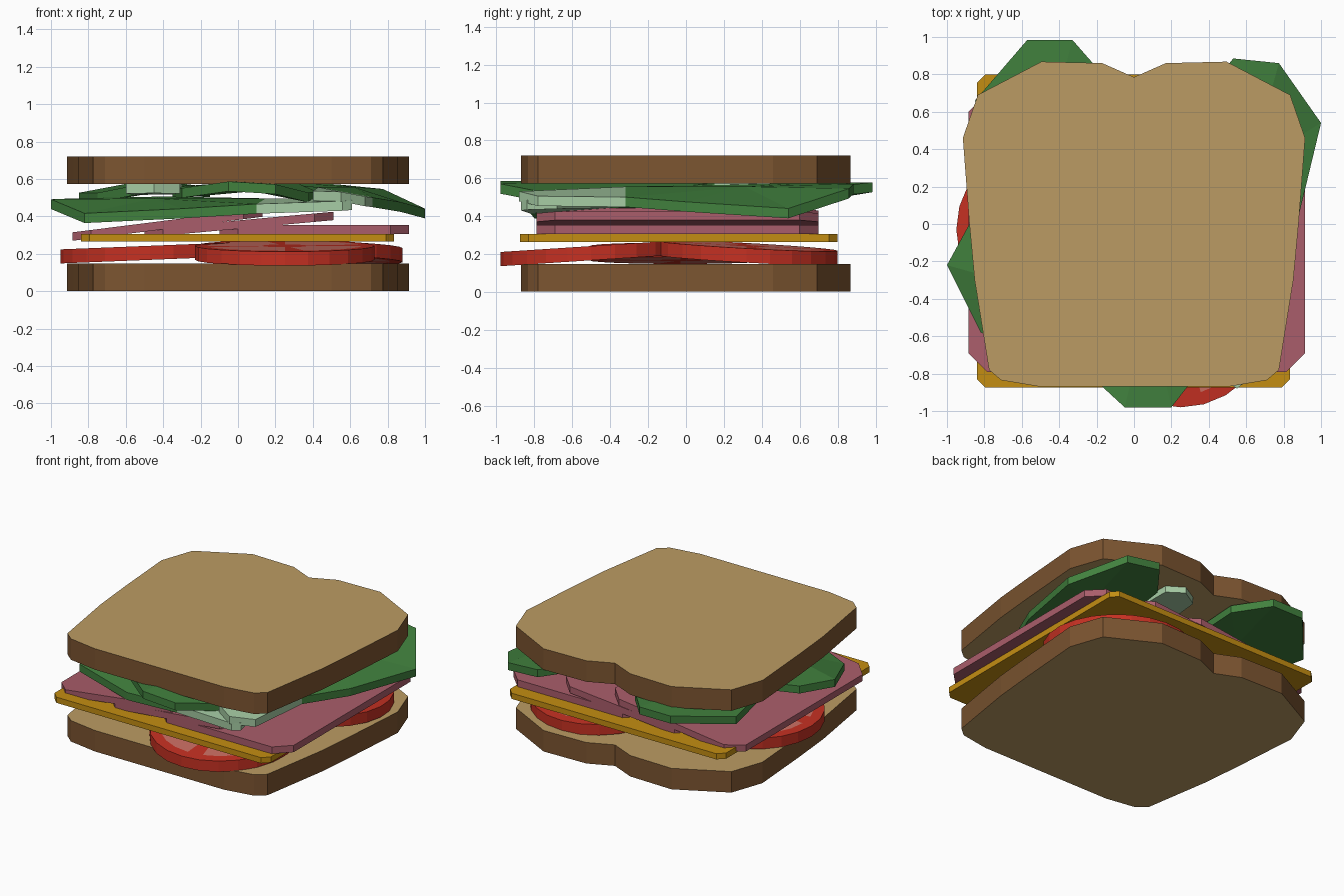
import bpy, bmesh, math

if "Cube" in bpy.data.objects:
    bpy.data.objects.remove(bpy.data.objects["Cube"])


def mat(name, r, g, b):
    m = bpy.data.materials.new(name)
    m.diffuse_color = (r, g, b, 1)
    m.use_nodes = True
    m.node_tree.nodes["Principled BSDF"].inputs["Base Color"].default_value = m.diffuse_color
    return m


CRUMB = mat("bread_crumb", .50, .33, .125)
CRUST = mat("bread_crust", .20, .09, .03)
CHEESE = mat("cheese_yellow", .55, .27, .006)
HAM = mat("ham_pink", .40, .11, .145)
LEAF = mat("lettuce_green", .053, .22, .048)
STEM = mat("lettuce_stem", .38, .60, .37)
RED = mat("tomato_red", .56, .03, .016)
FLESH = mat("tomato_flesh", .60, .16, .125)


def slab(name, verts, faces, thick, mats, tags=None, side=0):
    """Thicken a sheet of (x, y, z) points vertically; tags give each face's material."""
    bm = bmesh.new()
    lo = [bm.verts.new((x, y, z - thick / 2)) for x, y, z in verts]
    hi = [bm.verts.new((x, y, z + thick / 2)) for x, y, z in verts]
    tags = tags or [0] * len(faces)
    edges = {}
    for f, t in zip(faces, tags):
        bm.faces.new([hi[i] for i in f]).material_index = t
        bm.faces.new([lo[i] for i in reversed(f)]).material_index = t
        for a, b in zip(f, f[1:] + f[:1]):
            edges[(a, b)] = t
    for (a, b), t in edges.items():
        if (b, a) not in edges:
            q = bm.faces.new([lo[a], lo[b], hi[b], hi[a]])
            q.material_index = t if side is None else side
    bmesh.ops.recalc_face_normals(bm, faces=bm.faces)
    me = bpy.data.meshes.new(name)
    bm.to_mesh(me)
    bm.free()
    for m in mats:
        me.materials.append(m)
    ob = bpy.data.objects.new(name, me)
    bpy.context.collection.objects.link(ob)
    return ob


# Bread slices: mirrored half outline, crust on the sides
half = [(.5, -.87), (.71, -.835), (.775, -.78), (.852, -.3), (.88, 0), (.915, .46),
        (.835, .69), (.495, .868), (.17, .86)]
outline = half + [(0, .785)] + [(-x, y) for x, y in reversed(half)]
for name, z in (("bottom_bread", .075), ("top_bread", .6475)):
    slab(name, [(x, y, z) for x, y in outline], [list(range(len(outline)))],
         .147, [CRUMB, CRUST], side=1)


# Chamfered rectangular slices, with a height slope along x
def chamfer_slice(name, x0, x1, y0, y1, c, za, zb, thick, m):
    pts = [(x0 + c, y0), (x1 - c, y0), (x1, y0 + c), (x1, y1 - c),
           (x1 - c, y1), (x0 + c, y1), (x0, y1 - c), (x0, y0 + c)]
    v = [(x, y, za + (zb - za) * (x - x0) / (x1 - x0)) for x, y in pts]
    slab(name, v, [list(range(8))], thick, [m])


chamfer_slice("cheese_slice", -.84, .835, -.875, .80, .045, .285, .285, .04, CHEESE)
chamfer_slice("ham_slice_left", -.885, .13, -.79, .70, .1, .292, .42, .045, HAM)
chamfer_slice("ham_slice_middle", -.5, .51, -.79, .70, .1, .31, .402, .045, HAM)
chamfer_slice("ham_slice_right", -.1, .915, -.79, .70, .1, .33, .33, .048, HAM)


# Tomato slices: red rim and spokes with pale seed chambers, tilted up to the middle
def tomato(name, cx, cy, cz, sx, sy, r=.48, n=24):
    verts = []
    for k in (1, .86, .25):
        for i in range(n):
            a = math.tau * i / n
            dx, dy = k * r * math.cos(a), k * r * math.sin(a)
            verts.append((cx + dx, cy + dy, cz + sx * dx + sy * dy))
    faces, tags = [], []
    for ring in (0, 1):
        for i in range(n):
            j = (i + 1) % n
            o = ring * n
            faces.append([o + i, o + j, o + n + j, o + n + i])
            tags.append(1 if ring == 1 and i % 6 else 0)
    faces.append(list(range(2 * n, 3 * n)))
    tags.append(0)
    slab(name, verts, faces, .075, [RED, FLESH], tags)


tomato("tomato_front", .25, -.5, .205, 0, .065)
tomato("tomato_left", -.47, -.03, .205, .04, 0)
tomato("tomato_right", .40, .32, .207, -.03, -.055)


# Lettuce leaves: fan-shaped body (first and last points meet the stem) plus stem
def lettuce(name, body, stem, mid_z):
    n, s = len(body), len(stem)
    cx = sum(p[0] for p in body) / n
    cy = sum(p[1] for p in body) / n
    verts = body + stem + [(cx, cy, mid_z)]
    c = n + s
    faces = [[i, (i + 1) % n, c] for i in range(n)]
    faces.append([0, n - 1] + list(range(n, n + s)))
    slab(name, verts, faces, .052, [LEAF, STEM], [0] * n + [1], side=None)


lettuce("lettuce_left",
        [(.15, -.4, .47), (-.4, .2, .48), (-.88, 0, .47), (-1, -.22, .465),
         (-.82, -.58, .39), (-.3, -.8, .415), (.1, -.82, .44)],
        [(.56, -.87, .456), (.61, -.84, .46), (.58, -.68, .465)], .47)
lettuce("lettuce_right",
        [(.72, -.32, .475), (.87, 0, .45), (1, .54, .415), (.775, .86, .52),
         (.53, .885, .545), (.35, .65, .55), (.3, .2, .54), (.43, -.32, .53)],
        [(.40, -.78, .51), (.55, -.88, .505), (.68, -.78, .48)], .53)
lettuce("lettuce_back",
        [(-.3, -.1, .545), (-.18, .25, .53), (-.15, .78, .53), (-.33, .985, .553),
         (-.57, .985, .553), (-.85, .66, .50), (-.75, .2, .50), (-.55, -.1, .54)],
        [(-.6, -.7, .548), (-.45, -.76, .55), (-.31, -.7, .548)], .55)
lettuce("lettuce_front",
        [(.02, .15, .56), (-.35, -.2, .53), (-.3, -.75, .525), (-.05, -.98, .56),
         (.2, -.98, .545), (.38, -.75, .50), (.42, -.2, .51), (.32, .15, .55)],
        [(.31, .68, .555), (.2, .75, .558), (.08, .68, .555)], .56)
